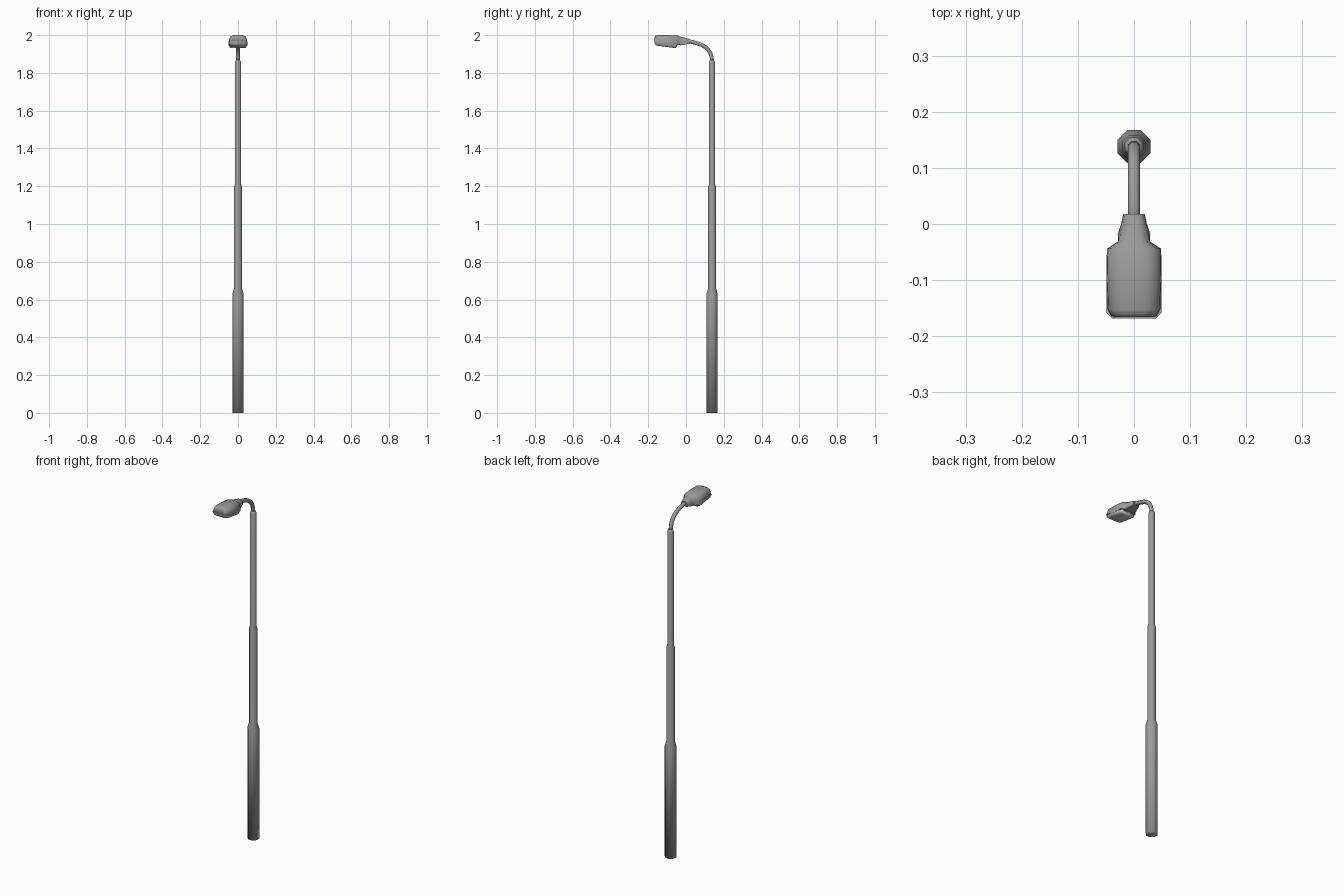
import bpy, bmesh, math
from mathutils import Vector

if "Cube" in bpy.data.objects:
    bpy.data.objects.remove(bpy.data.objects["Cube"])

POLE_Y = 0.138


def material(name, v):
    m = bpy.data.materials.new(name)
    m.diffuse_color = (v, v, v, 1)
    m.use_nodes = True
    m.node_tree.nodes["Principled BSDF"].inputs["Base Color"].default_value = m.diffuse_color
    return m


METAL = material("dark_metal", 0.33)
GLASS = material("pale_glass", 0.8)


def loft(name, rings, angle=180, mat=METAL):
    """Skin a list of equal-length point rings, cap both ends, smooth by angle."""
    bm = bmesh.new()
    rows = [[bm.verts.new(p) for p in r] for r in rings]
    n = len(rows[0])
    for a, b in zip(rows, rows[1:]):
        for i in range(n):
            j = (i + 1) % n
            bm.faces.new((a[i], a[j], b[j], b[i]))
    bm.faces.new(rows[0])
    bm.faces.new(rows[-1])
    bmesh.ops.recalc_face_normals(bm, faces=bm.faces)
    me = bpy.data.meshes.new(name)
    bm.to_mesh(me)
    bm.free()
    me.materials.append(mat)
    ob = bpy.data.objects.new(name, me)
    bpy.context.collection.objects.link(ob)
    bpy.ops.object.select_all(action='DESELECT')
    ob.select_set(True)
    bpy.context.view_layer.objects.active = ob
    bpy.ops.object.shade_smooth_by_angle(angle=math.radians(angle))
    return ob


def ring(center, up, r, n=8):
    """Octagonal ring perpendicular to a direction in the YZ plane."""
    x = Vector((1, 0, 0))
    side = up.cross(x).normalized()
    angles = [math.tau * (i + 0.5) / n for i in range(n)]
    return [center + r * (math.cos(a) * x + math.sin(a) * side) for a in angles]


# Stepped octagonal pole
profile = [(0, 0.0315), (0.63, 0.0315), (0.66, 0.0225), (1.195, 0.0225),
           (1.21, 0.018), (1.855, 0.018), (1.868, 0.012)]
loft("pole", [ring(Vector((0, POLE_Y, z)), Vector((0, 0, 1)), r) for z, r in profile])

# Curved arm, swept along a bezier
p = [Vector((0, POLE_Y, 1.855)), Vector((0, POLE_Y, 1.935)),
     Vector((0, 0.09, 1.955)), Vector((0, -0.005, 1.971))]
rings = []
for k in range(9):
    t = k / 8
    s = 1 - t
    pos = s**3 * p[0] + 3*s*s*t * p[1] + 3*s*t*t * p[2] + t**3 * p[3]
    tan = s*s * (p[1] - p[0]) + 2*s*t * (p[2] - p[1]) + t*t * (p[3] - p[2])
    rings.append(ring(pos, tan.normalized(), 0.0112))
loft("arm", rings)


def shell(y, w, zb, zt):
    """Arched housing section: flat underside, rounded shoulders."""
    h = zt - zb
    half = [(w, zb), (w * 0.97, zb + h * 0.4), (w * 0.82, zb + h * 0.85), (w * 0.42, zt)]
    pts = half + [(-x, z) for x, z in reversed(half)]
    return [(x, y, z) for x, z in pts]


# Lamp housing with a waisted neck, tilted up towards the front
loft("lamp_housing", [shell(*s) for s in [
    (0.018, 0.019, 1.954, 1.980),
    (0.000, 0.023, 1.951, 1.985),
    (-0.018, 0.029, 1.947, 1.989),
    (-0.031, 0.028, 1.946, 1.992),
    (-0.044, 0.048, 1.949, 1.997),
    (-0.100, 0.049, 1.957, 2.000),
    (-0.152, 0.047, 1.964, 2.000),
    (-0.163, 0.041, 1.966, 1.997),
    (-0.166, 0.035, 1.968, 1.990)]], 60)


def lens_ring(x, y0, y1, drop, c=0.010):
    """Chamfered rectangle following the tilt of the housing."""
    pts = [(x, y0 + c), (x, y1 - c), (x - c, y1), (c - x, y1),
           (-x, y1 - c), (-x, y0 + c), (c - x, y0), (x - c, y0)]
    return [(a, b, 1.942 - 0.14 * b - drop) for a, b in pts]


# Rim and pale lens tray under the housing
rim = [lens_ring(0.049, -0.168, -0.046, d) for d in (-0.003, 0.004)]
loft("lens_rim", rim, 60)
loft("lens", [lens_ring(0.048, -0.167, -0.047, 0.003),
              lens_ring(0.045, -0.164, -0.050, 0.014),
              lens_ring(0.037, -0.156, -0.056, 0.019)], 60, GLASS)
